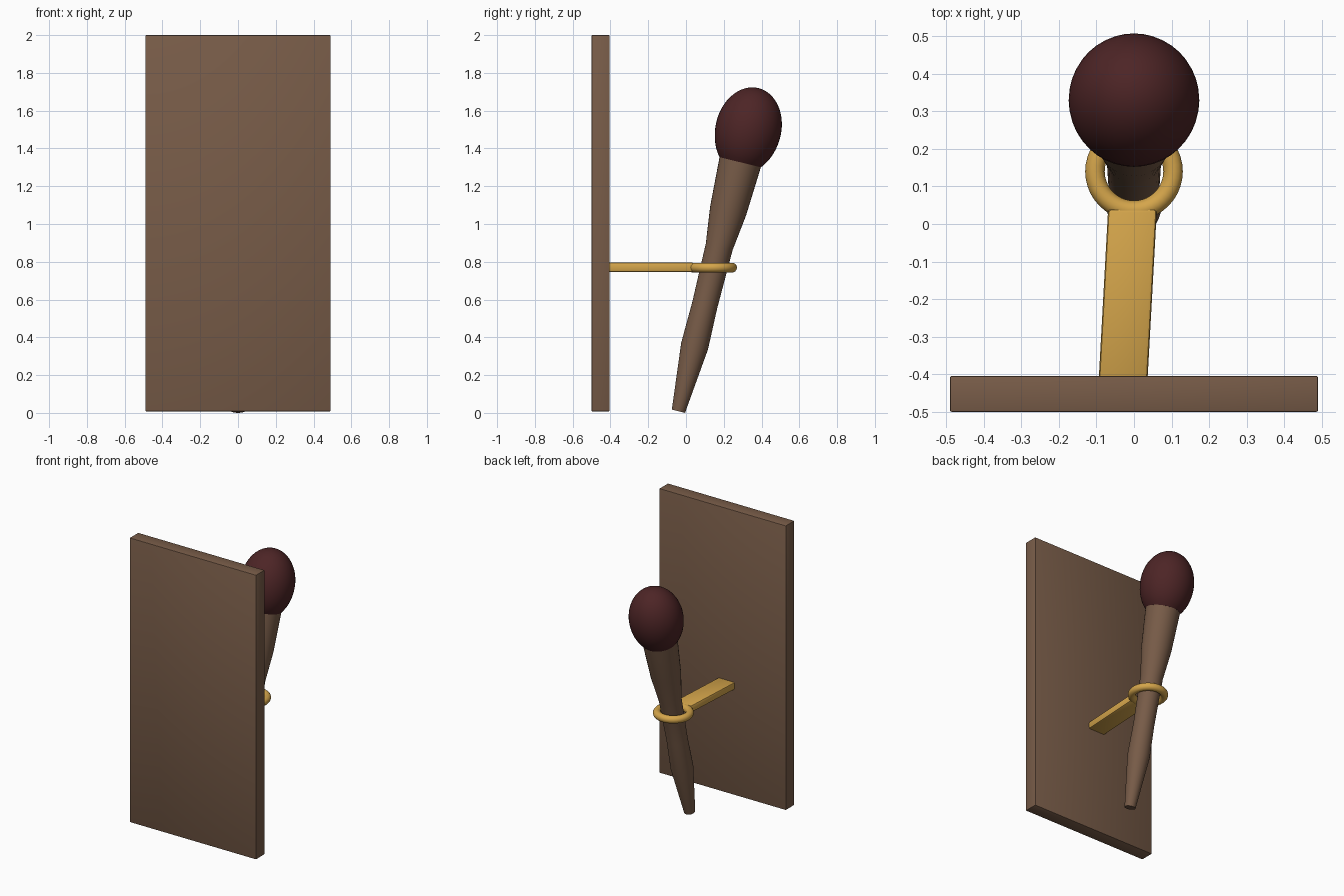
import bpy, bmesh, math
from mathutils import Vector, Matrix

if "Cube" in bpy.data.objects:
    bpy.data.objects.remove(bpy.data.objects["Cube"])


def material(name, rgb):
    m = bpy.data.materials.new(name)
    m.diffuse_color = (*rgb, 1)
    m.use_nodes = True
    m.node_tree.nodes["Principled BSDF"].inputs["Base Color"].default_value = m.diffuse_color
    return m


WOOD = material("brown wood", (0.188, 0.107, 0.065))
GOLD = material("gold metal", (0.66, 0.376, 0.07))
RED = material("dark red", (0.074, 0.018, 0.019))


def make(name, bm, mat, angle=40):
    bmesh.ops.recalc_face_normals(bm, faces=bm.faces)
    me = bpy.data.meshes.new(name)
    bm.to_mesh(me)
    bm.free()
    ob = bpy.data.objects.new(name, me)
    bpy.context.collection.objects.link(ob)
    me.materials.append(mat)
    bpy.ops.object.select_all(action='DESELECT')
    ob.select_set(True)
    bpy.context.view_layer.objects.active = ob
    bpy.ops.object.shade_smooth_by_angle(angle=math.radians(angle))
    return ob


def box(name, lo, hi, mat, bevel, skew=0.0):
    """Bevelled box; skew shifts x in proportion to y."""
    bm = bmesh.new()
    bmesh.ops.create_cube(bm, size=1)
    lo, hi = Vector(lo), Vector(hi)
    for v in bm.verts:
        v.co = Vector([lo[i] + (v.co[i] + 0.5) * (hi[i] - lo[i]) for i in range(3)])
        v.co.x += skew * (v.co.y - lo.y)
    bmesh.ops.bevel(bm, geom=bm.edges[:], offset=bevel, segments=2,
                    profile=0.5, affect='EDGES')
    return make(name, bm, mat)


def lathe(name, profile, mat, matrix, n=32):
    """Closed solid of revolution from (radius, height) points."""
    bm = bmesh.new()
    rings = []
    for r, h in profile:
        rings.append([bm.verts.new((r * math.cos(2 * math.pi * i / n),
                                    r * math.sin(2 * math.pi * i / n), h))
                      for i in range(n)])
    for a, b in zip(rings, rings[1:]):
        for i in range(n):
            j = (i + 1) % n
            bm.faces.new((a[i], a[j], b[j], b[i]))
    bm.faces.new(rings[0])
    bm.faces.new(rings[-1])
    bm.transform(matrix)
    return make(name, bm, mat)


# back board
box("back_board", (-0.49, -0.5, 0.008), (0.49, -0.405, 2.0), WOOD, 0.004)

# the torch leans away from the board
tilt = math.atan(0.248)
lean = Matrix.Translation((-0.04, 0, 0.009)).copy()
lean = Matrix.Translation((0, -0.04, 0.009)) @ Matrix.Rotation(-tilt, 4, 'X')
k = 1 / math.cos(tilt)

# handle: stepped taper
lathe("torch_handle", [(0.036, 0), (0.073, 0.345 * k), (0.068, 0.56 * k),
                       (0.073, 0.87 * k), (0.098, 1.06 * k), (0.113, 1.325 * k)],
      WOOD, lean)

# egg-shaped head, cut flat where it meets the handle
mid, base = 1.493 * k, 1.318 * k
low = 0.237
start = -math.asin((mid - base) / low)
prof = []
for i in range(21):
    a = start + (math.radians(88.5) - start) * i / 20
    prof.append((0.174 * math.cos(a),
                 mid + (low if a < 0 else 0.224) * math.sin(a)))
lathe("torch_head", prof, RED, lean, 40)

# holder: ring and slightly skewed arm
bm = bmesh.new()
N, M = 40, 14
grid = []
for i in range(N):
    u = 2 * math.pi * i / N
    row = []
    for j in range(M):
        w = 2 * math.pi * j / M
        r = 0.104 + 0.026 * math.cos(w)
        row.append(bm.verts.new((r * math.cos(u), 0.14 + r * math.sin(u),
                                 0.769 + 0.026 * math.sin(w))))
    grid.append(row)
for i in range(N):
    for j in range(M):
        bm.faces.new((grid[i][j], grid[(i + 1) % N][j],
                      grid[(i + 1) % N][(j + 1) % M], grid[i][(j + 1) % M]))
make("holder_ring", bm, GOLD, 60)
box("holder_arm", (-0.094, -0.415, 0.746), (0.036, 0.04, 0.797), GOLD, 0.01, 0.055)
